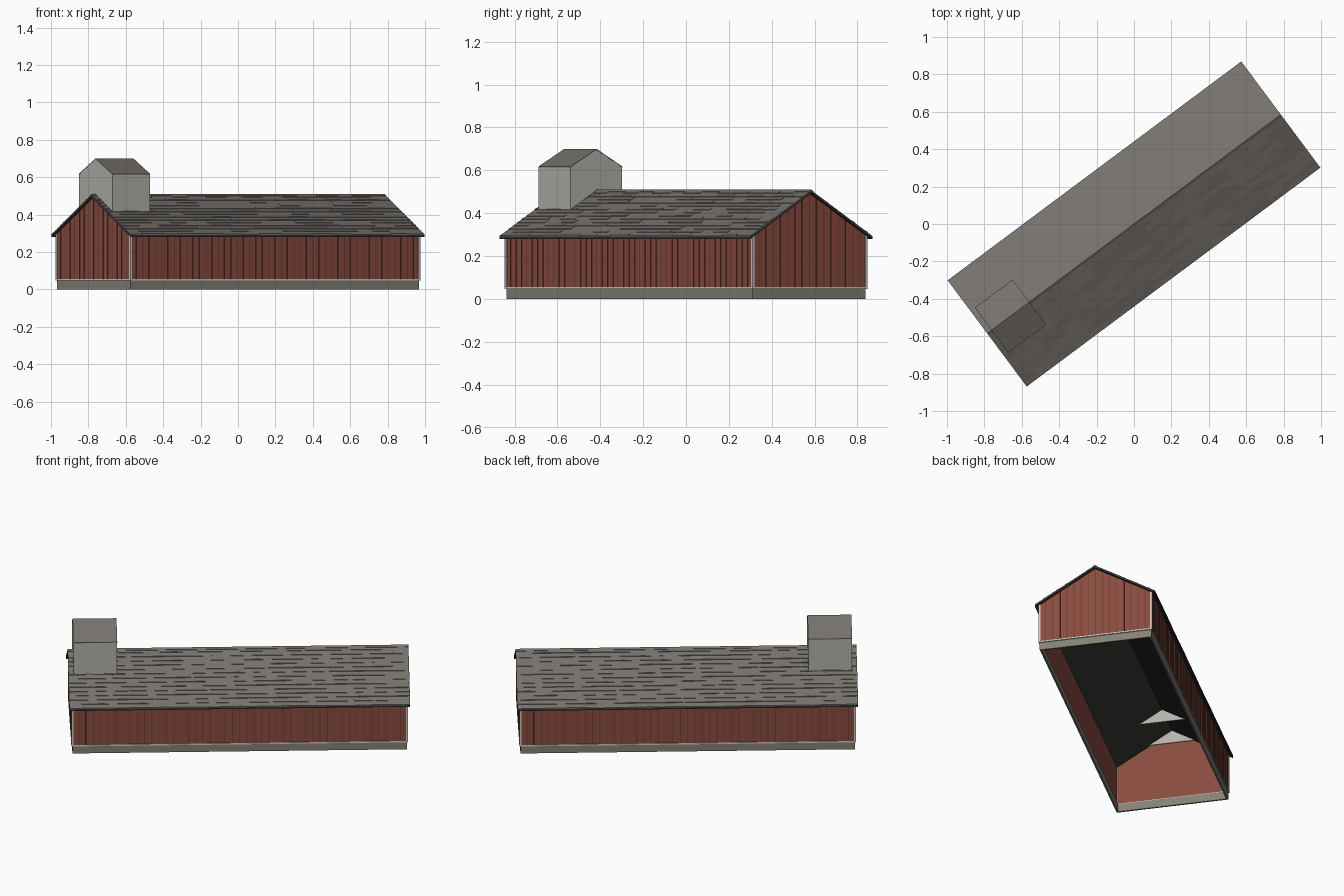
import bpy, bmesh, math, random

if "Cube" in bpy.data.objects:
    bpy.data.objects.remove(bpy.data.objects["Cube"])

random.seed(4)
ANGLE = math.radians(36.7)      # barn is turned on the plan
L, W = 0.979, 0.354             # roof half length / half width
WL, WW = 0.963, 0.331           # wall half length / half width
RIDGE, SLOPE = 0.505, 0.6
BASE = 0.05


def material(name, rgb):
    m = bpy.data.materials.new(name)
    m.diffuse_color = (*rgb, 1)
    m.use_nodes = True
    m.node_tree.nodes["Principled BSDF"].inputs["Base Color"].default_value = m.diffuse_color
    return m


red = material("red_boards", (0.25, 0.07, 0.05))
dark_red = material("batten_red", (0.16, 0.045, 0.035))
slate = material("roof_slate", (0.18, 0.165, 0.15))
black = material("roof_edge", (0.035, 0.033, 0.032))
stone = material("foundation_stone", (0.23, 0.22, 0.18))
pale = material("pale_paint", (0.45, 0.45, 0.40))
white = material("trim_white", (0.6, 0.6, 0.55))


def roof_z(y):
    return RIDGE - SLOPE * abs(y)


def add_prism(bm, pts, x0, x1):
    """Extrude a (y, z) profile along the length of the barn."""
    a = [bm.verts.new((x0, y, z)) for y, z in pts]
    b = [bm.verts.new((x1, y, z)) for y, z in pts]
    n = len(pts)
    bm.faces.new(a)
    bm.faces.new(b[::-1])
    for i in range(n):
        bm.faces.new((a[i], b[i], b[(i + 1) % n], a[(i + 1) % n]))


def add_box(bm, x0, x1, y0, y1, z0, z1):
    add_prism(bm, [(y0, z0), (y1, z0), (y1, z1), (y0, z1)], x0, x1)


def finish(name, bm, mat):
    bmesh.ops.recalc_face_normals(bm, faces=bm.faces[:])
    me = bpy.data.meshes.new(name)
    bm.to_mesh(me)
    bm.free()
    me.materials.append(mat)
    ob = bpy.data.objects.new(name, me)
    ob.rotation_euler.z = ANGLE
    bpy.context.collection.objects.link(ob)
    return ob


def ring(name, hx, hy, z0, z1, t, mat):
    """Rectangular frame, open above and below."""
    bm = bmesh.new()
    for s in (-1, 1):
        add_box(bm, -hx, hx, *sorted((s * hy, s * (hy - t))), z0, z1)
        add_box(bm, *sorted((s * hx, s * (hx - t))), -hy + t, hy - t, z0, z1)
    return finish(name, bm, mat)


# Foundation and sill trim
ring("foundation", WL - 0.002, WW - 0.002, 0, BASE, 0.01, stone)
ring("sill_trim", WL + 0.004, WW + 0.004, BASE - 0.003, BASE + 0.005, 0.012, white)

# Long walls and gable walls
T = 0.006
eave = roof_z(WW) - 0.01
bm = bmesh.new()
for s in (-1, 1):
    add_box(bm, -WL, WL, *sorted((s * WW, s * (WW - T))), BASE, eave)
finish("long_walls", bm, red)
bm = bmesh.new()
gable = [(-WW, BASE), (WW, BASE), (WW, eave), (0, RIDGE - 0.01), (-WW, eave)]
for s in (-1, 1):
    add_prism(bm, gable, *sorted((s * WL, s * (WL - T))))
finish("gable_walls", bm, red)

# Vertical battens on all four walls
bm = bmesh.new()
STEP, HW, OUT = 0.042, 0.0025, 0.002
n = int(WL / STEP)
for i in range(-n, n + 1):
    x = i * STEP
    for s in (-1, 1):
        add_box(bm, x - HW, x + HW, *sorted((s * WW, s * (WW + OUT))), BASE, eave)
n = int(WW / STEP)
for i in range(-n, n + 1):
    y = i * STEP
    for s in (-1, 1):
        add_box(bm, *sorted((s * WL, s * (WL + OUT))), y - HW, y + HW, BASE, roof_z(y) - 0.01)
finish("battens", bm, dark_red)

# Corner trim boards
bm = bmesh.new()
for sx in (-1, 1):
    for sy in (-1, 1):
        add_box(bm, *sorted((sx * (WL - 0.008), sx * (WL + 0.004))),
                *sorted((sy * (WW - 0.008), sy * (WW + 0.004))), BASE, eave)
finish("corner_trim", bm, white)

# Roof slab with dark edges
bm = bmesh.new()
top, thick = 0.001, 0.012
add_prism(bm, [(-W, roof_z(W) - top), (0, RIDGE - top), (W, roof_z(W) - top),
               (W, roof_z(W) - thick), (0, RIDGE - thick), (-W, roof_z(W) - thick)], -L, L)
finish("roof_slab", bm, black)

# Staggered shingle courses, each lapping the one below
bm = bmesh.new()
ROWS, SHINGLE = 14, 0.12
for side in (-1, 1):
    for r in range(ROWS):
        y0, y1 = W * r / ROWS, W * (r + 1) / ROWS
        x = -L
        cut = -L + SHINGLE * (0.3 + 0.7 * random.random())
        while x < L - 1e-6:
            nx = min(cut, L)
            lift = random.choice((0.002, 0.0035, 0.005))
            add_prism(bm, [(side * y0, roof_z(y0) - 0.002), (side * y0, roof_z(y0) + 0.001),
                           (side * y1, roof_z(y1) + lift), (side * y1, roof_z(y1) - 0.002)], x, nx)
            x, cut = nx, nx + SHINGLE * random.uniform(0.8, 1.2)
finish("shingles", bm, slate)

# Ridge cap
bm = bmesh.new()
add_prism(bm, [(-0.012, roof_z(0.012)), (-0.012, roof_z(0.012) + 0.004), (0, RIDGE + 0.005),
               (0.012, roof_z(0.012) + 0.004), (0.012, roof_z(0.012)), (0, RIDGE)], -L, L)
finish("ridge_cap", bm, slate)

# Cupola: thin walls open below, gables facing the barn ends
CX, CU, CV, CB, CE, CR, CT = -0.824, 0.125, 0.15, 0.412, 0.618, 0.7, 0.004
bm = bmesh.new()
for s in (-1, 1):
    add_prism(bm, [(-CV, CB), (CV, CB), (CV, CE - 0.002), (0, CR - 0.002), (-CV, CE - 0.002)],
              *sorted((CX + s * CU, CX + s * (CU - CT))))
    add_box(bm, CX - CU + CT, CX + CU - CT, *sorted((s * CV, s * (CV - CT))), CB, CE - 0.002)
finish("cupola_walls", bm, pale)
bm = bmesh.new()
add_prism(bm, [(-CV, CE), (0, CR), (CV, CE), (CV, CE - 0.004), (0, CR - 0.004), (-CV, CE - 0.004)],
          CX - CU - 0.001, CX + CU + 0.001)
finish("cupola_roof", bm, slate)
